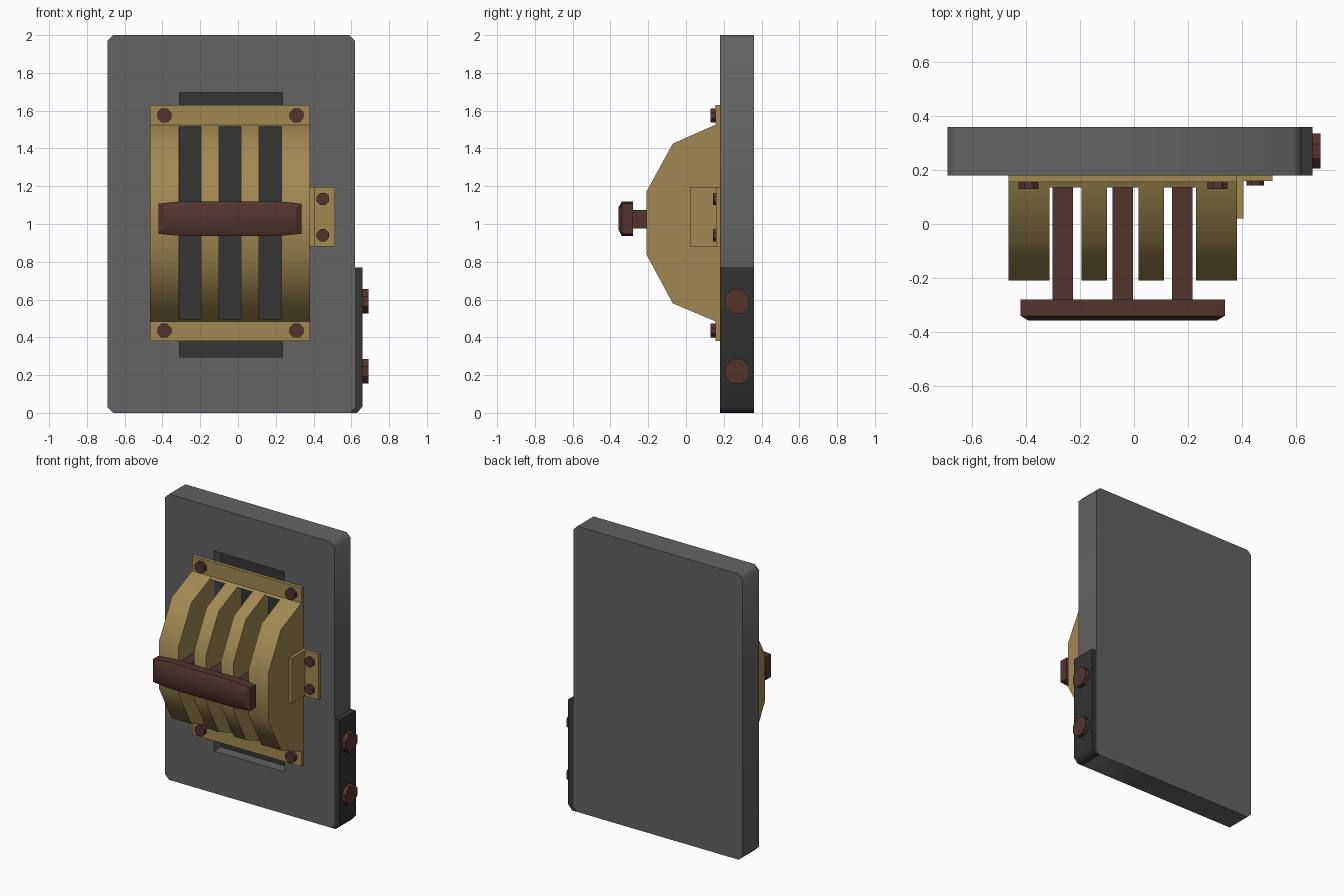
import bpy, bmesh, math
from mathutils import Matrix, Vector

if "Cube" in bpy.data.objects:
    bpy.data.objects.remove(bpy.data.objects["Cube"])


def material(name, rgb):
    m = bpy.data.materials.new(name)
    m.diffuse_color = (*rgb, 1)
    m.use_nodes = True
    m.node_tree.nodes["Principled BSDF"].inputs["Base Color"].default_value = m.diffuse_color
    return m


GREY = material("grey metal", (0.125, 0.125, 0.125))
DARK = material("dark metal", (0.035, 0.035, 0.035))
BRASS = material("brass", (0.36, 0.25, 0.085))
BROWN = material("brown", (0.085, 0.034, 0.027))


def finish(name, bm, mat, smooth=None):
    bmesh.ops.recalc_face_normals(bm, faces=bm.faces[:])
    me = bpy.data.meshes.new(name)
    bm.to_mesh(me)
    bm.free()
    me.materials.append(mat)
    ob = bpy.data.objects.new(name, me)
    bpy.context.collection.objects.link(ob)
    if smooth:
        smooth_by_angle(ob, smooth)
    return ob


def smooth_by_angle(ob, deg):
    bpy.ops.object.select_all(action='DESELECT')
    ob.select_set(True)
    bpy.context.view_layer.objects.active = ob
    bpy.ops.object.shade_smooth_by_angle(angle=math.radians(deg))


def prism(name, points, move, mat, smooth=None):
    """Closed outline of 3D points, extruded along move."""
    bm = bmesh.new()
    f = bm.faces.new([bm.verts.new(p) for p in points])
    ext = bmesh.ops.extrude_face_region(bm, geom=[f], use_keep_orig=True)
    vs = [v for v in ext["geom"] if isinstance(v, bmesh.types.BMVert)]
    bmesh.ops.translate(bm, verts=vs, vec=Vector(move))
    return finish(name, bm, mat, smooth)


def box(name, x, y, z, mat):
    pts = [(x[0], y[0], z[0]), (x[1], y[0], z[0]), (x[1], y[0], z[1]), (x[0], y[0], z[1])]
    return prism(name, pts, (0, y[1] - y[0], 0), mat)


def bolt(name, centre, radius, depth, axis):
    bm = bmesh.new()
    rot = Matrix.Rotation(math.pi / 2, 4, 'X' if axis == 'Y' else 'Y')
    mat = Matrix.Translation(centre) @ rot @ Matrix.Rotation(math.pi / 8, 4, 'Z')
    bmesh.ops.create_cone(bm, cap_ends=True, segments=8, radius1=radius, radius2=radius,
                          depth=depth, matrix=mat)
    return finish(name, bm, BROWN)


# Back plate with clipped corners and a shallow recess in the front
L, R, C = -0.69, 0.62, 0.03
outline = [(L + C, 0), (R - C, 0), (R, C), (R, 2 - C), (R - C, 2), (L + C, 2), (L, 2 - C), (L, C)]
plate = prism("back_plate", [(x, 0.18, z) for x, z in outline], (0, 0.18, 0), GREY)
cutter = box("recess_cutter", (-0.31, 0.235), (0.1, 0.26), (0.295, 1.695), GREY)
mod = plate.modifiers.new("recess", 'BOOLEAN')
mod.operation, mod.object, mod.solver = 'DIFFERENCE', cutter, 'EXACT'
bpy.context.view_layer.objects.active = plate
bpy.ops.object.modifier_apply(modifier=mod.name)
bpy.data.objects.remove(cutter)
smooth_by_angle(plate, 50)
box("recess_floor", (-0.31, 0.235), (0.255, 0.262), (0.295, 1.695), DARK)

# Dark strip on the lower right edge, with two bolts
strip = [(R, 0.77), (R + 0.04, 0.77), (R + 0.04, 0.035), (R + 0.01, 0), (R - C, 0), (R, C)]
prism("side_strip", [(x, 0.18, z) for x, z in strip], (0, 0.18, 0), DARK, 50)
for i, z in enumerate((0.22, 0.59)):
    bolt(f"side_bolt_{i}", (0.67, 0.27, z), 0.07, 0.04, 'X')

# Brass cage: four faceted ribs, joined by end bridges and flanges
rib = [(0.18, 0.475), (0.155, 0.485), (-0.07, 0.58), (-0.21, 0.84),
       (-0.21, 1.17), (-0.07, 1.425), (0.155, 1.525), (0.18, 1.535)]
for i, (x0, x1) in enumerate([(-0.465, -0.313), (-0.195, -0.1), (0.017, 0.111), (0.23, 0.382)]):
    prism(f"cage_rib_{i}", [(x0, y, z) for y, z in rib], (x1 - x0, 0, 0), BRASS, 45)
for side, s in (("lower", -1), ("upper", 1)):
    end = [(0.18, 0.51), (0.135, 0.51), (0.155, 0.52), (0.155, 0.625), (0.18, 0.625)]
    prism(f"{side}_flange", [(-0.465, y, 1.005 + s * d) for y, d in end],
          (0.847, 0, 0), BRASS)
    for i, x in enumerate((-0.39, 0.31)):
        bolt(f"{side}_flange_bolt_{i}", (x, 0.145, 1.005 + s * 0.57), 0.04, 0.03, 'Y')

# Small angle bracket on the right of the cage
box("bracket_wall", (0.382, 0.405), (0.02, 0.18), (0.88, 1.197), BRASS)
box("bracket_foot", (0.4, 0.513), (0.16, 0.18), (0.88, 1.197), BRASS)
for i, z in enumerate((0.94, 1.133)):
    bolt(f"bracket_bolt_{i}", (0.449, 0.155, z), 0.035, 0.025, 'Y')

# Handle: three stems through the slots and a bevelled grip bar
for i, x in enumerate((-0.263, -0.042, 0.178)):
    box(f"handle_stem_{i}", (x - 0.038, x + 0.038), (-0.3, 0.256), (0.975, 1.075), BROWN)

bm = bmesh.new()
loops = []
for y, dx, k in ((-0.28, 0, 1), (-0.34, 0, 1), (-0.358, 0.03, 0.62)):
    w, cx, cz = 0.378 - dx, -0.042, 1.028
    side = [(w, 0.08), (0.255, 0.092), (-0.255, 0.092), (-w, 0.08)]
    ring = side + [(x, -h) for x, h in reversed(side)]
    loops.append([bm.verts.new((cx + x, y, cz + h * k)) for x, h in ring])
for a, b in zip(loops, loops[1:]):
    for i in range(8):
        bm.faces.new((a[i], a[(i + 1) % 8], b[(i + 1) % 8], b[i]))
bm.faces.new(loops[0])
bm.faces.new(loops[-1])
finish("handle_grip", bm, BROWN, 30)
